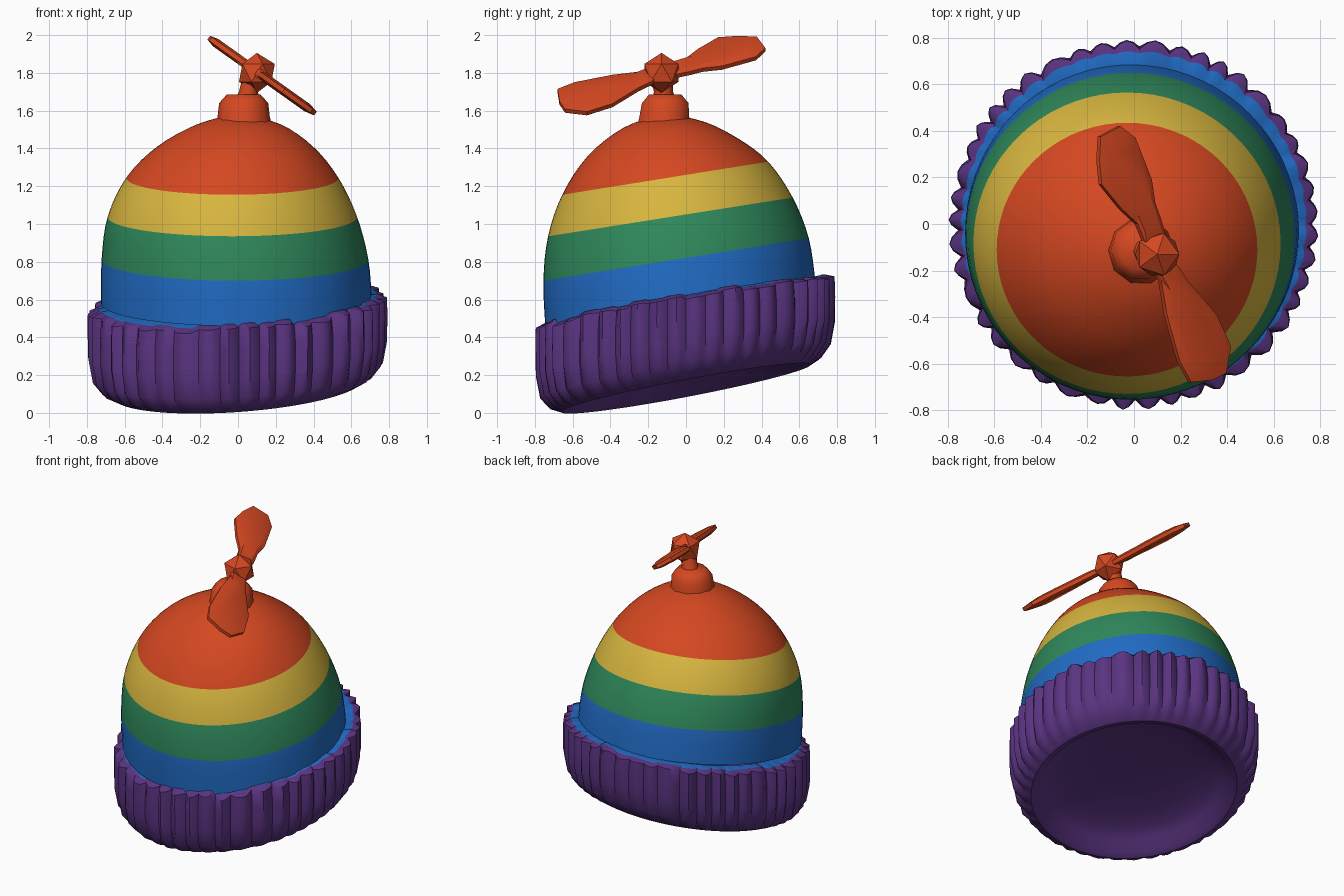
import bpy, bmesh, math, random
from mathutils import Vector

if "Cube" in bpy.data.objects:
    bpy.data.objects.remove(bpy.data.objects["Cube"])

random.seed(4)


def material(name, rgb):
    m = bpy.data.materials.new(name)
    m.diffuse_color = (*rgb, 1)
    m.use_nodes = True
    m.node_tree.nodes["Principled BSDF"].inputs["Base Color"].default_value = m.diffuse_color
    return m


RED = material("orange red", (0.66, 0.064, 0.015))
YELLOW = material("mustard yellow", (0.68, 0.465, 0.05))
GREEN = material("green", (0.028, 0.248, 0.106))
BLUE = material("blue", (0.015, 0.147, 0.552))
PURPLE = material("purple", (0.103, 0.034, 0.22))


def finish(bm, name, mats, angle=None):
    bmesh.ops.recalc_face_normals(bm, faces=bm.faces)
    me = bpy.data.meshes.new(name)
    bm.to_mesh(me)
    bm.free()
    ob = bpy.data.objects.new(name, me)
    bpy.context.collection.objects.link(ob)
    for m in mats:
        me.materials.append(m)
    if angle:
        bpy.ops.object.select_all(action='DESELECT')
        ob.select_set(True)
        bpy.context.view_layer.objects.active = ob
        bpy.ops.object.shade_smooth_by_angle(angle=math.radians(angle))
    return ob


def loft(bm, rings, mat_of=lambda i: 0, cap_first=False, cap_last=False):
    """Skin a list of equally long point rings; mat_of gives the band's material."""
    vr = [[bm.verts.new(p) for p in ring] for ring in rings]
    n = len(vr[0])
    for i, (a, b) in enumerate(zip(vr, vr[1:])):
        for j in range(n):
            k = (j + 1) % n
            bm.faces.new((a[j], a[k], b[k], b[j])).material_index = mat_of(i)
    if cap_first:
        bm.faces.new(vr[0]).material_index = mat_of(0)
    if cap_last:
        bm.faces.new(vr[-1]).material_index = mat_of(len(rings) - 2)


def catmull(a, b, c, d, t):
    return [0.5 * (2 * q + (r - p) * t + (2 * p - 5 * q + 4 * r - s) * t * t
                   + (3 * q - p - 3 * r + s) * t ** 3) for p, q, r, s in zip(a, b, c, d)]


# Crown: leaning rings given by front y,z / back y,z / left x / right x
keys = [
    (-0.745, 0.46, 0.685, 0.70, -0.725, 0.71),
    (-0.755, 0.70, 0.65, 0.925, -0.722, 0.69),
    (-0.73, 0.935, 0.565, 1.14, -0.69, 0.63),
    (-0.655, 1.155, 0.435, 1.33, -0.59, 0.53),
    (-0.52, 1.36, 0.28, 1.45, -0.43, 0.40),
    (-0.33, 1.51, 0.10, 1.54, -0.22, 0.23),
    (-0.12, 1.585, -0.10, 1.585, -0.01, 0.02),
]
STEPS, SEGS = 4, 72


def crown_ring(k):
    yf, zf, yb, zb, xl, xr = k
    out = []
    for j in range(SEGS):
        a = 2 * math.pi * j / SEGS
        s = math.sin(a)
        out.append(((xl + xr) / 2 + (xr - xl) / 2 * math.cos(a),
                    (yf + yb) / 2 + (yb - yf) / 2 * s,
                    (zf + zb) / 2 + (zb - zf) / 2 * s))
    return out


path = []
for i in range(len(keys) - 1):
    quad = [keys[min(max(i + o, 0), len(keys) - 1)] for o in (-1, 0, 1, 2)]
    path += [catmull(*quad, t / STEPS) for t in range(STEPS)]
path.append(keys[-1])
bm = bmesh.new()
loft(bm, [crown_ring(k) for k in path], lambda i: min(i // STEPS, 3), cap_last=True)
finish(bm, "striped_crown", [BLUE, GREEN, YELLOW, RED], 40)

# Ribbed cuff: radius, height between the bottom (0) and top (1) planes, rib depth.
# The first band is the blue ledge that meets the crown; the last ones a shallow hollow.
RIBS, PER = 44, 4
profile = [
    (0.67, 1.0, 0), (0.738, 0.99, 0.008), (0.77, 0.95, 0.03), (0.777, 0.75, 0.023),
    (0.776, 0.45, 0.021), (0.757, 0.2, 0.017), (0.71, 0.06, 0.01), (0.66, 0.0, 0),
    (0.62, 0.03, 0), (0.575, 0.15, 0), (0.5, 0.22, 0), (0.38, 0.26, 0), (0.2, 0.28, 0),
    (0.02, 0.285, 0),
]
depth = [random.uniform(0.45, 1.0) for _ in range(RIBS)]
lift = [random.uniform(-0.012, 0.012) for _ in range(RIBS)]
width = [random.uniform(0.75, 1.25) for _ in range(RIBS)]
starts = [2 * math.pi * sum(width[:i]) / sum(width) for i in range(RIBS + 1)]


def cuff_ring(p):
    r0, t, amp = p
    out = []
    for j in range(RIBS * PER):
        i, f = j // PER, (j % PER) / PER
        a = starts[i] + (starts[i + 1] - starts[i]) * f
        r = r0 + amp * depth[i] * (2 * math.sin(math.pi * f) - 1)
        x, y = r * math.cos(a), r * math.sin(a)
        low = 0.13 + 0.19 * y + 0.07 * x
        high = 0.595 + 0.17 * y + 0.05 * x
        z = low + (high - low) * t + (lift[i] if t > 0.9 and amp else 0)
        out.append((x, y, z))
    return out


bm = bmesh.new()
loft(bm, [cuff_ring(p) for p in profile], lambda i: 1 if i < 1 else 0, cap_last=True)
finish(bm, "ribbed_cuff", [PURPLE, BLUE], 40)


# Knob and neck under the propeller: stacked low-poly rings (x, y, z, radius)
def stack(name, levels, sides, angle=None):
    bm = bmesh.new()
    loft(bm, [[(x + r * math.cos(2 * math.pi * j / sides),
                y + r * math.sin(2 * math.pi * j / sides), z)
               for j in range(sides)] for x, y, z, r in levels],
         cap_first=True, cap_last=True)
    return finish(bm, name, [RED], angle)


stack("top_knob", [(0.03, -0.115, 1.52, 0.15), (0.03, -0.115, 1.57, 0.138),
                   (0.03, -0.11, 1.64, 0.13), (0.03, -0.11, 1.685, 0.09)], 10, 50)
stack("propeller_neck", [(0.05, -0.115, 1.66, 0.065), (0.055, -0.12, 1.70, 0.05),
                         (0.09, -0.13, 1.80, 0.06)], 8, 50)

# Faceted hub
bm = bmesh.new()
bmesh.ops.create_icosphere(bm, subdivisions=1, radius=0.106)
bmesh.ops.translate(bm, verts=bm.verts, vec=(0.10, -0.13, 1.80))
finish(bm, "propeller_hub", [RED])

# Blades: plan outlines laid on one sloping plane, thicker in the middle
SLOPE = -0.71
normal = Vector((-SLOPE, 0, 1)).normalized()


def blade(name, outline):
    pts = [Vector((x, y, 1.805 + SLOPE * (x - 0.1))) for x, y in outline]
    mid = sum(pts, Vector()) / len(pts)
    layers = [(0.75, -0.024), (1, -0.012), (1, 0.012), (0.75, 0.024)]
    bm = bmesh.new()
    loft(bm, [[mid + (p - mid) * s + normal * h for p in pts] for s, h in layers],
         cap_first=True, cap_last=True)
    finish(bm, name, [RED], 25)


blade("rear_blade", [(0.05, -0.10), (0.14, -0.08), (0.11, 0.02), (0.085, 0.09), (0.07, 0.19),
                     (0.0, 0.37), (-0.065, 0.42), (-0.15, 0.375), (-0.155, 0.27),
                     (-0.145, 0.17), (-0.06, 0.065), (0.01, 0.0)])
blade("front_blade", [(0.15, -0.14), (0.07, -0.17), (0.11, -0.24), (0.135, -0.39),
                      (0.19, -0.59), (0.24, -0.68), (0.33, -0.67), (0.39, -0.64),
                      (0.41, -0.525), (0.35, -0.39), (0.23, -0.25), (0.19, -0.19)])
